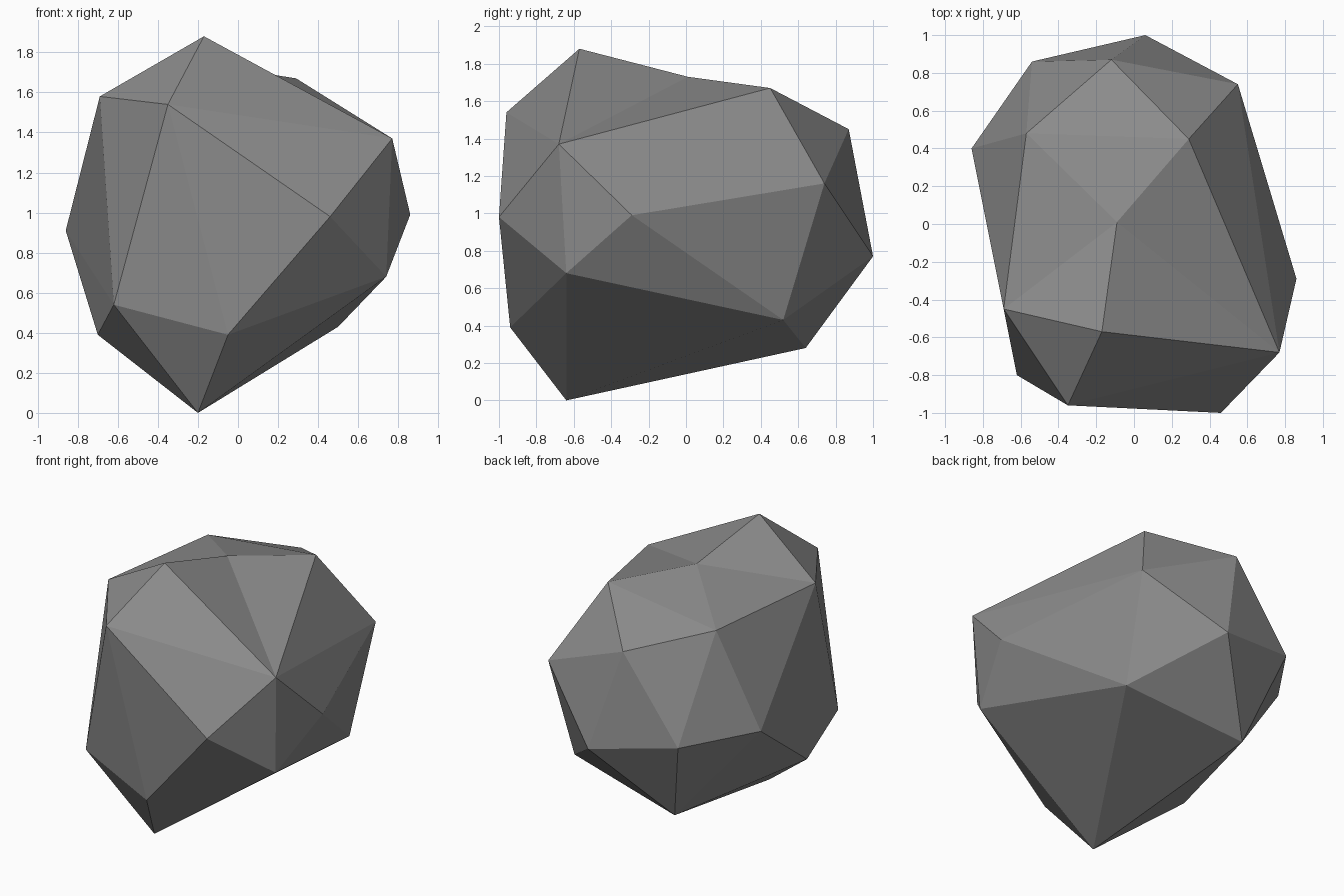
import bpy
import bmesh
from mathutils import Vector

# Remove the default cube only
cube = bpy.data.objects.get("Cube")
if cube:
    bpy.data.objects.remove(cube, do_unlink=True)


def make_material(name, colour):
    material = bpy.data.materials.new(name)
    material.use_nodes = True
    material.diffuse_color = colour
    material.node_tree.nodes["Principled BSDF"].inputs["Base Color"].default_value = colour
    return material


# Corners on the rim of the shallow dent in the top of the rock
top_rim = [
    (-.17, -.57, 1.88), (-.69, -.45, 1.58), (-.57, .48, 1.57),
    (.29, .45, 1.67), (.77, -.68, 1.37),
]
dent_bottom = (-.09, .01, 1.73)

# Corners around the sides
sides = [
    (-.35, -.96, 1.54), (.46, -1, .98), (.86, -.29, .99), (.55, .74, 1.16),
    (-.12, .87, 1.45), (.06, 1, .77), (-.54, .86, .88), (-.86, .4, .91),
]

# Corners of the tapering underside
underside = [
    (-.62, -.8, .54), (-.05, -.94, .39), (.74, -.64, .68), (.5, .52, .43),
    (-.36, .64, .28), (-.7, -.34, .39), (-.2, -.64, 0),
]

# Wrap a faceted shell around all corners
bm = bmesh.new()
rim = {bm.verts.new(Vector(point)) for point in top_rim}
for point in sides + underside:
    bm.verts.new(Vector(point))
bmesh.ops.convex_hull(bm, input=list(bm.verts))

# Open the cap inside the rim and close it again with a fan down to the dent
cap = [face for face in bm.faces if rim.issuperset(face.verts)]
bmesh.ops.delete(bm, geom=cap, context="FACES")
bottom = bm.verts.new(Vector(dent_bottom))
for edge in [e for e in bm.edges if e.is_boundary]:
    bm.faces.new((*edge.verts, bottom))
bmesh.ops.recalc_face_normals(bm, faces=list(bm.faces))
for face in bm.faces:
    face.smooth = False

# Rock object
mesh = bpy.data.meshes.new("rock")
bm.to_mesh(mesh)
bm.free()
mesh.materials.append(make_material("stone grey", (.26, .26, .26, 1)))
rock = bpy.data.objects.new("rock", mesh)
bpy.context.collection.objects.link(rock)
